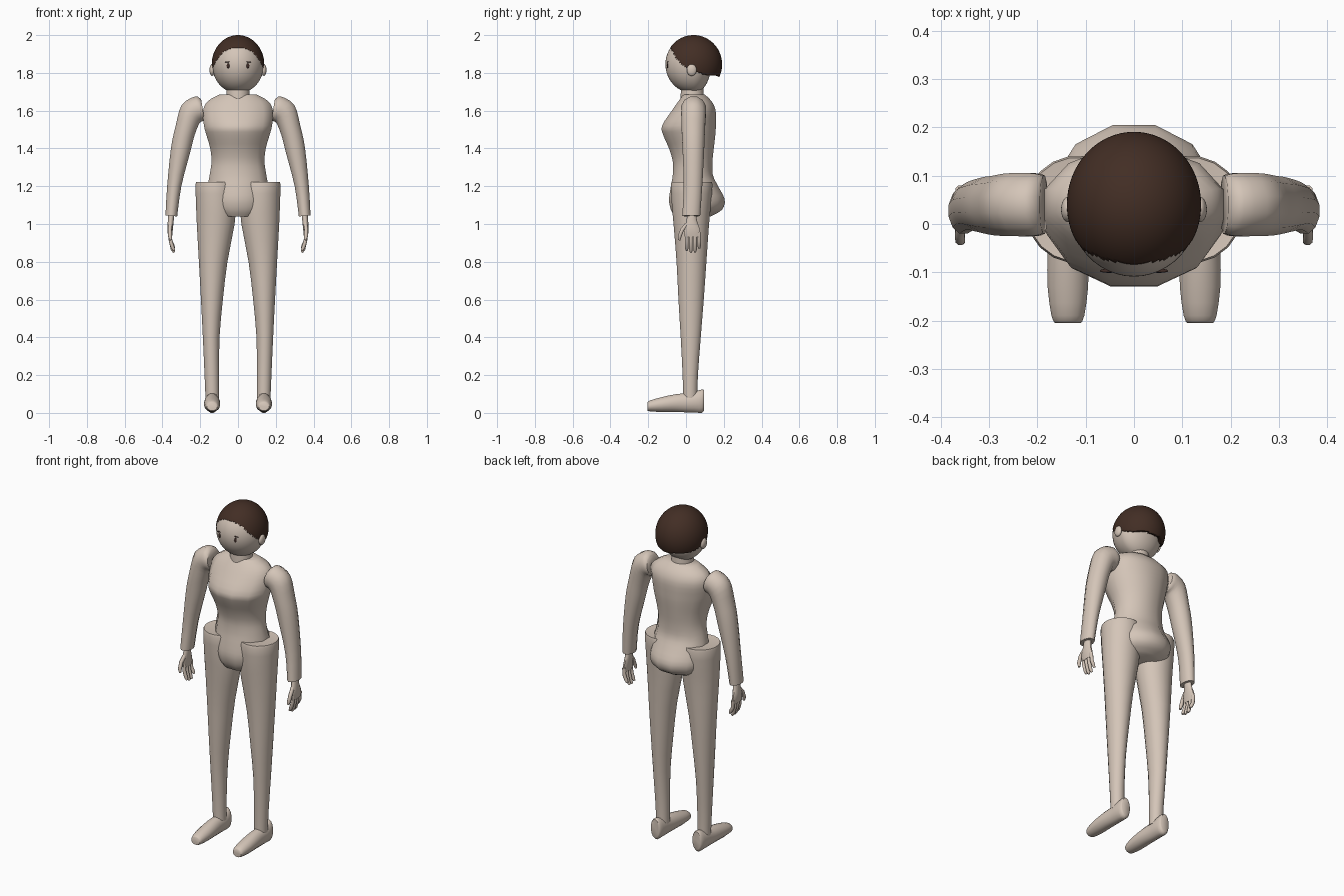
import bpy, bmesh, math
from mathutils import Vector, Matrix

if "Cube" in bpy.data.objects:
    bpy.data.objects.remove(bpy.data.objects["Cube"])


def material(name, rgb):
    m = bpy.data.materials.new(name)
    m.use_nodes = True
    m.diffuse_color = (*rgb, 1)
    m.node_tree.nodes["Principled BSDF"].inputs["Base Color"].default_value = (*rgb, 1)
    return m


SKIN = material("skin", (0.66, 0.56, 0.48))
HAIR = material("dark brown hair", (0.055, 0.027, 0.018))
EYE = material("eye brown", (0.05, 0.025, 0.02))
parts = []


def finish(name, bm, mat):
    bmesh.ops.recalc_face_normals(bm, faces=bm.faces)
    mesh = bpy.data.meshes.new(name)
    bm.to_mesh(mesh)
    bm.free()
    mesh.materials.append(mat)
    ob = bpy.data.objects.new(name, mesh)
    bpy.context.collection.objects.link(ob)
    parts.append(ob)
    return ob


def smooth_rows(rows, steps):
    """Catmull-Rom interpolation between the rows of a section list."""
    out = []
    for i in range(len(rows) - 1):
        quad = [rows[max(i - 1, 0)], rows[i], rows[i + 1], rows[min(i + 2, len(rows) - 1)]]
        for k in range(steps):
            t = k / steps
            out.append([b + 0.5 * t * (c - a + t * (2 * a - 5 * b + 4 * c - d + t * (3 * (b - c) + d - a)))
                        for a, b, c, d in zip(*quad)])
    return out + [rows[-1]]


def loft(name, rings, sides, mat=SKIN, side=1):
    """Skin capped elliptical rings given as (centre, half axis u, half axis v)."""
    bm = bmesh.new()
    grow = 1 / math.cos(math.pi / sides)
    loops = []
    for c, u, v in rings:
        loop = []
        for k in range(sides):
            a = math.tau * (k + 0.5) / sides
            p = Vector(c) + grow * (math.cos(a) * Vector(u) + math.sin(a) * Vector(v))
            loop.append(bm.verts.new((p.x * side, p.y, p.z)))
        loops.append(loop)
    for lo, hi in zip(loops, loops[1:]):
        for k in range(sides):
            j = (k + 1) % sides
            bm.faces.new((lo[k], lo[j], hi[j], hi[k]))
    bm.faces.new(loops[0])
    bm.faces.new(loops[-1])
    return finish(name, bm, mat)


def upright(name, rows, sides, steps=3, side=1):
    """Rows are z, x min, x max, y min, y max."""
    rings = [(((a + b) / 2, (c + d) / 2, z), ((b - a) / 2, 0, 0), (0, (d - c) / 2, 0))
             for z, a, b, c, d in smooth_rows(rows, steps)]
    return loft(name, rings, sides, side=side)


def ball_mesh(centre, radii, seg=32, rings=20):
    bm = bmesh.new()
    bmesh.ops.create_uvsphere(bm, u_segments=seg, v_segments=rings, radius=1,
                              matrix=Matrix.Translation(centre) @ Matrix.Diagonal((*radii, 1)))
    return bm


def finger(name, points, radius, side):
    """Tapered finger along a short path."""
    rings = []
    for i, p in enumerate(points):
        d = (Vector(points[min(i + 1, len(points) - 1)]) - Vector(points[max(i - 1, 0)])).normalized()
        u = d.cross(Vector((1, 0, 0))).normalized()
        r = radius * (0.6 if i == len(points) - 1 else 1)
        rings.append((p, u * r, d.cross(u) * r))
    loft(name, rings, 8, side=side)


# Torso and pelvis: z, half width, front y, back y
body = [(1.04, 0.11, -0.06, 0.13), (1.075, 0.15, -0.08, 0.19), (1.13, 0.165, -0.09, 0.205),
        (1.2, 0.16, -0.08, 0.17), (1.26, 0.15, -0.07, 0.142), (1.33, 0.14, -0.07, 0.14),
        (1.4, 0.147, -0.09, 0.147), (1.47, 0.167, -0.12, 0.155), (1.52, 0.18, -0.127, 0.158),
        (1.6, 0.185, -0.075, 0.157), (1.65, 0.16, -0.04, 0.135), (1.685, 0.1, -0.015, 0.1)]
upright("torso", [(z, -w, w, f, b) for z, w, f, b in body], 12)
upright("neck", [(1.65, -0.063, 0.063, -0.03, 0.095), (1.74, -0.058, 0.058, -0.025, 0.09)], 20)

# Head, with the lower back of the skull drawn in under the hair
centre = Vector((0, 0.04, 1.845))
bm = ball_mesh(centre, (0.137, 0.149, 0.153), 48, 32)
for v in bm.verts:
    if v.co.y > centre.y:
        v.co.y = centre.y + 0.62 * (v.co.y - centre.y)
finish("head", bm, SKIN)

# Hair cap, kept only above a hairline that falls toward the nape
hairline = [(-0.2, 1.95), (-0.082, 1.937), (-0.07, 1.915), (-0.047, 1.87),
            (-0.008, 1.83), (0.1, 1.79), (0.2, 1.78)]


def line_height(y):
    for (y0, z0), (y1, z1) in zip(hairline, hairline[1:]):
        if y <= y1:
            return z0 + (z1 - z0) * (y - y0) / (y1 - y0)
    return hairline[-1][1]


bm = ball_mesh(centre, (0.139, 0.151, 0.155), 96, 72)
low = [f for f in bm.faces
       if f.calc_center_median().z < line_height(f.calc_center_median().y)]
bmesh.ops.delete(bm, geom=low, context="FACES")
hair = finish("hair", bm, HAIR)
shell = hair.modifiers.new("thickness", "SOLIDIFY")
shell.thickness = 0.03
shell.offset = -1

for side, label in ((1, "left"), (-1, "right")):
    # Ear, pupil and lash
    finish(label + "_ear", ball_mesh((0.137 * side, 0.03, 1.815), (0.014, 0.026, 0.031)), SKIN)
    finish(label + "_pupil", ball_mesh((0.052 * side, -0.098, 1.837), (0.008, 0.004, 0.013), 12, 8), EYE)
    finish(label + "_lash", ball_mesh((0.055 * side, -0.097, 1.858), (0.016, 0.004, 0.003), 12, 8), EYE)

    # Leg: flat-topped tapering tube
    upright(label + "_leg", [
        (0.08, 0.1, 0.172, -0.015, 0.06), (0.2, 0.1, 0.177, -0.018, 0.063),
        (0.4, 0.098, 0.186, -0.028, 0.078), (0.6, 0.08, 0.196, -0.04, 0.094),
        (0.8, 0.056, 0.207, -0.05, 0.108), (1.0, 0.018, 0.218, -0.066, 0.122),
        (1.1, 0.012, 0.222, -0.075, 0.132), (1.21, 0.012, 0.225, -0.08, 0.14),
        (1.222, 0.02, 0.217, -0.072, 0.132)], 20, 2, side)

    # Foot, lofted from toe to heel: y, half width, bottom z, top z
    foot = [(-0.205, 0.027, 0.012, 0.055), (-0.19, 0.034, 0.008, 0.066), (-0.13, 0.042, 0.005, 0.083),
            (-0.06, 0.042, 0.005, 0.098), (0.0, 0.038, 0.003, 0.105), (0.05, 0.038, 0.002, 0.115),
            (0.085, 0.034, 0.0, 0.124), (0.096, 0.026, 0.015, 0.12)]
    loft(label + "_foot", [((0.137, y, (lo + hi) / 2), (w, 0, 0), (0, 0, (hi - lo) / 2))
                           for y, w, lo, hi in smooth_rows(foot, 2)], 16, side=side)

    # Arm: outer x, outer z, inner x, inner z, front y, back y
    arm = [(0.195, 1.66, 0.178, 1.555, -0.02, 0.1), (0.228, 1.675, 0.184, 1.545, -0.025, 0.105),
           (0.298, 1.63, 0.203, 1.535, -0.025, 0.105), (0.33, 1.52, 0.23, 1.47, -0.023, 0.1),
           (0.355, 1.4, 0.253, 1.38, -0.018, 0.096), (0.375, 1.2, 0.3, 1.2, -0.012, 0.086),
           (0.384, 1.045, 0.322, 1.04, -0.02, 0.075)]
    loft(label + "_arm", [(((a + c) / 2, (f + b) / 2, (z + e) / 2),
                           ((a - c) / 2, 0, (z - e) / 2), (0, (b - f) / 2, 0))
                          for a, z, c, e, f, b in smooth_rows(arm, 3)], 12, side=side)

    # Hand: palm, four fingers and thumb
    upright(label + "_palm", [(0.93, 0.349, 0.369, -0.006, 0.078), (0.97, 0.345, 0.374, -0.01, 0.074),
                              (1.01, 0.341, 0.372, 0.0, 0.06), (1.06, 0.336, 0.368, 0.01, 0.052)],
            12, 2, side)
    for i, tip in enumerate((0.86, 0.85, 0.852, 0.872)):
        y = 0.004 + 0.022 * i
        finger(f"{label}_finger_{i + 1}", [(0.36, y, 0.955), (0.357, y, 0.91),
                                          (0.346, y, tip + 0.015), (0.338, y, tip)], 0.0095, side)
    finger(label + "_thumb", [(0.357, 0.005, 1.0), (0.361, -0.02, 0.97),
                              (0.36, -0.034, 0.935), (0.356, -0.036, 0.915)], 0.01, side)

# Smooth shading with sharp rims
bpy.ops.object.select_all(action="DESELECT")
for ob in parts:
    ob.select_set(True)
bpy.context.view_layer.objects.active = parts[0]
bpy.ops.object.shade_smooth_by_angle(angle=math.radians(48))
